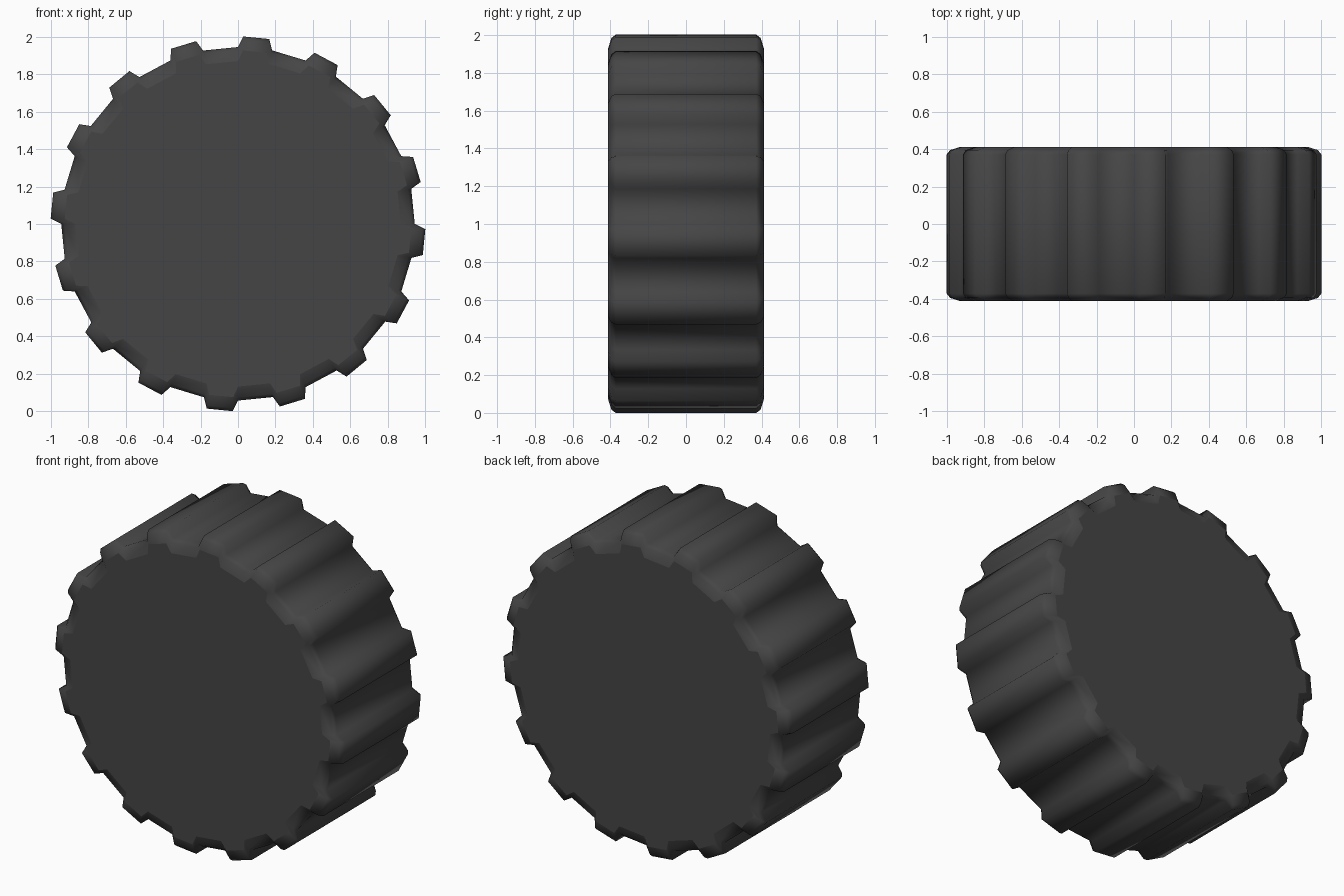
import bpy, bmesh, math

if "Cube" in bpy.data.objects:
    bpy.data.objects.remove(bpy.data.objects["Cube"])

TEETH = 16
R_BASE, R_TIP = 0.945, 1.002
# one tooth: (clockwise angle from top in degrees, radius)
TOOTH = [(0.0, R_BASE), (1.6, R_TIP), (9.6, R_TIP), (11.1, R_BASE)]
# end profile: (y, inward offset of the outline), front to back
HALF = [(-0.413, 0.075), (-0.395, 0.018), (-0.372, 0.0)]
PROFILE = HALF + [(-y, o) for y, o in reversed(HALF)]

rubber = bpy.data.materials.new("dark grey rubber")
rubber.diffuse_color = (0.06, 0.06, 0.06, 1)
rubber.use_nodes = True
rubber.node_tree.nodes["Principled BSDF"].inputs["Base Color"].default_value = rubber.diffuse_color

# treaded wheel body
bm = bmesh.new()
rings = []
for y, off in PROFILE:
    ring = []
    for i in range(TEETH):
        for ang, rad in TOOTH:
            a = math.radians(ang + i * 360 / TEETH)
            r = rad - off
            ring.append(bm.verts.new((r * math.sin(a), y, 1.001 + r * math.cos(a))))
    rings.append(ring)
n = TEETH * len(TOOTH)
for a, b in zip(rings, rings[1:]):
    for k in range(n):
        m = (k + 1) % n
        bm.faces.new((a[k], a[m], b[m], b[k]))
# flat end caps
bm.faces.new(rings[0])
bm.faces.new(rings[-1])
bmesh.ops.recalc_face_normals(bm, faces=bm.faces[:])
for f in bm.faces:
    f.smooth = len(f.verts) == 4

mesh = bpy.data.meshes.new("treaded_wheel")
bm.to_mesh(mesh)
bm.free()
mesh.materials.append(rubber)
wheel = bpy.data.objects.new("treaded_wheel", mesh)
bpy.context.collection.objects.link(wheel)
